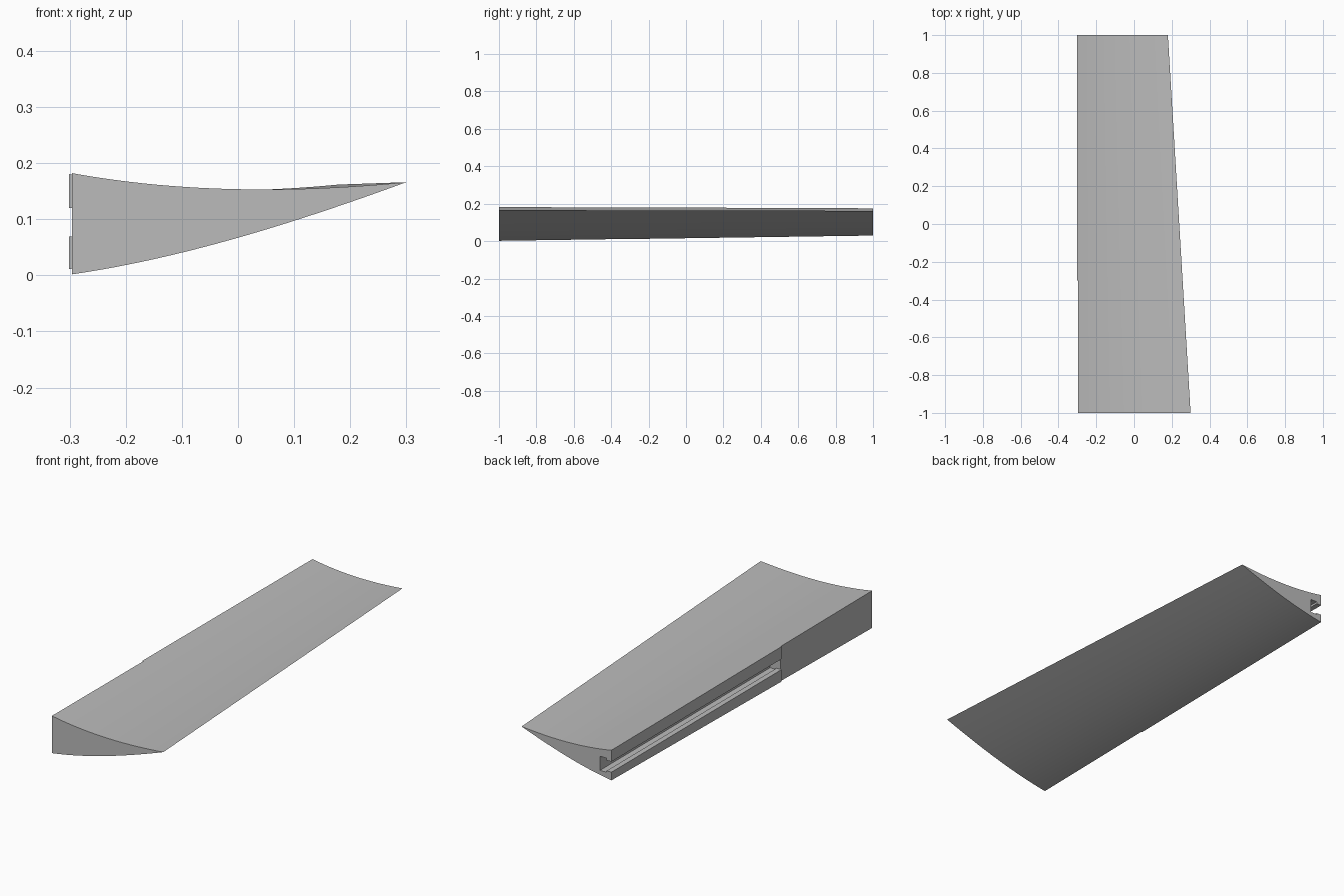
import bpy, bmesh, math
from mathutils import Vector
from mathutils.geometry import interpolate_bezier

old = bpy.data.objects.get("Cube")
if old:
    bpy.data.objects.remove(old, do_unlink=True)

grey = bpy.data.materials.new("plain grey")
grey.use_nodes = True
COLOUR = (0.5, 0.5, 0.5, 1)
grey.diffuse_color = COLOUR
grey.node_tree.nodes["Principled BSDF"].inputs["Base Color"].default_value = COLOUR

BACK, STEP_Y, STEPS = -0.301, -0.3, 24


def loft(name, first, last, y0, y1):
    """Closed solid between two matching x-z sections."""
    bm = bmesh.new()
    rings = [[bm.verts.new((x, y, z)) for x, z in section]
             for section, y in ((first, y0), (last, y1))]
    for ring in rings:
        bm.faces.new(ring)
    n = len(first)
    for i in range(n):
        j = (i + 1) % n
        bm.faces.new((rings[0][i], rings[0][j], rings[1][j], rings[1][i]))
    bmesh.ops.recalc_face_normals(bm, faces=bm.faces)
    mesh = bpy.data.meshes.new(name)
    bm.to_mesh(mesh)
    bm.free()
    obj = bpy.data.objects.new(name, mesh)
    bpy.context.collection.objects.link(obj)
    mesh.materials.append(grey)
    return obj


def curve(*points):
    return [(p.x, p.y) for p in interpolate_bezier(*map(Vector, points), STEPS)]


# Blade section: dished top, bowed underside, sharp tip
tip = (0.3, 0.166)
top = curve((BACK, 0.183), (-0.1, 0.146), (0.1, 0.147), tip)
under = curve((BACK, 0.001), (-0.1, 0.030), (0.1, 0.093), tip)
root = top + under[-2::-1]
taper = 0.8
end = [(BACK + (x - BACK) * taper, 0.029 + z * taper) for x, z in root]
blade = loft("wedge_blade", root, end, -1, 1)

# Shallow recess of the plain length, and a T-slot along the rest
recess = [(-0.4, -0.1), (-0.296, -0.1), (-0.296, 0.3), (-0.4, 0.3)]
slot = [(-0.4, 0.069), (-0.275, 0.069), (-0.275, 0.062), (-0.24, 0.062),
        (-0.24, 0.13), (-0.275, 0.13), (-0.275, 0.12), (-0.4, 0.12)]
cutters = [loft("recess_cutter", recess, recess, -1.2, STEP_Y),
           loft("slot_cutter", slot, slot, STEP_Y, 1.2)]
for cutter in cutters:
    cutter.hide_render = True
    mod = blade.modifiers.new("cut", "BOOLEAN")
    mod.operation, mod.solver, mod.object = "DIFFERENCE", "EXACT", cutter

# Bake the cuts and remove the cutters
bpy.context.view_layer.update()
graph = bpy.context.evaluated_depsgraph_get()
baked = bpy.data.meshes.new_from_object(blade.evaluated_get(graph))
blade.modifiers.clear()
blade.data = baked
for cutter in cutters:
    bpy.data.objects.remove(cutter, do_unlink=True)

bpy.ops.object.select_all(action="DESELECT")
blade.select_set(True)
bpy.context.view_layer.objects.active = blade
bpy.ops.object.shade_smooth_by_angle(angle=math.radians(20))
